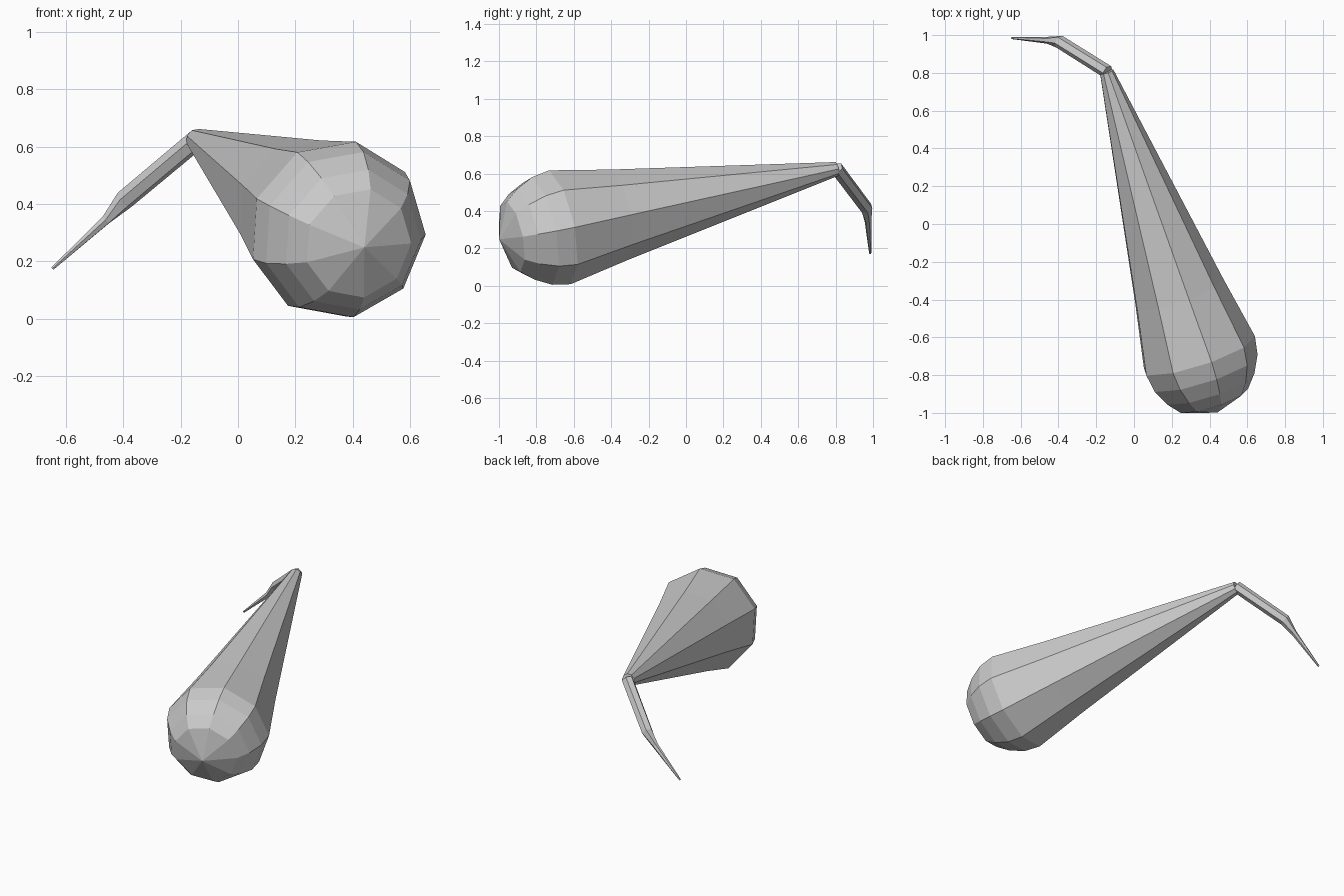
import bpy, bmesh, math
from mathutils import Vector

if "Cube" in bpy.data.objects:
    bpy.data.objects.remove(bpy.data.objects["Cube"])


def loft(name, rings, sides, phase):
    """Skin rings of (centre, direction, radius); both ends are closed."""
    bm = bmesh.new()
    loops = []
    for c, d, r in rings:
        c, d = Vector(c), Vector(d).normalized()
        e1 = d.cross(Vector((0, 0, 1))).normalized()
        e2 = e1.cross(d)
        if r == 0:
            loops.append([bm.verts.new(c)])
            continue
        angles = [math.radians(phase) + 2 * math.pi * i / sides for i in range(sides)]
        loops.append([bm.verts.new(c + r * (math.cos(a) * e1 + math.sin(a) * e2)) for a in angles])
    for a, b in zip(loops, loops[1:]):
        for i in range(sides):
            j = (i + 1) % sides
            quad = [a[i % len(a)], a[j % len(a)], b[j % len(b)], b[i % len(b)]]
            bm.faces.new(list(dict.fromkeys(quad)))
    for end in (loops[0], loops[-1]):
        if len(end) > 1:
            bm.faces.new(end)
    bmesh.ops.recalc_face_normals(bm, faces=bm.faces)
    mesh = bpy.data.meshes.new(name)
    bm.to_mesh(mesh)
    bm.free()
    ob = bpy.data.objects.new(name, mesh)
    bpy.context.collection.objects.link(ob)
    return ob


# Pear-shaped body: round end tapering along a slanted axis
base = Vector((0.345, -0.705, 0.31))
neck = Vector((-0.145, 0.805, 0.625))
axis = (neck - base).normalized()
length = (neck - base).length
profile = [(-0.315, 0), (-0.243, 0.195), (-0.175, 0.252), (-0.085, 0.298),
           (0.015, 0.315), (0.36, 0.25), (length, 0.038)]
loft("body", [(base + axis * a, axis, r) for a, r in profile], 9, 80)

# Thin bent stem
path = [((-0.14, 0.805, 0.628), 0.036), ((-0.395, 0.965, 0.415), 0.035),
        ((-0.46, 0.973, 0.345), 0.018), ((-0.647, 0.985, 0.175), 0.006)]
pts = [Vector(p) for p, _ in path]
stem = []
for i, (p, r) in enumerate(path):
    direction = pts[min(i + 1, 3)] - pts[max(i - 1, 0)]
    stem.append((p, direction, r))
loft("stem", stem, 6, 0)
